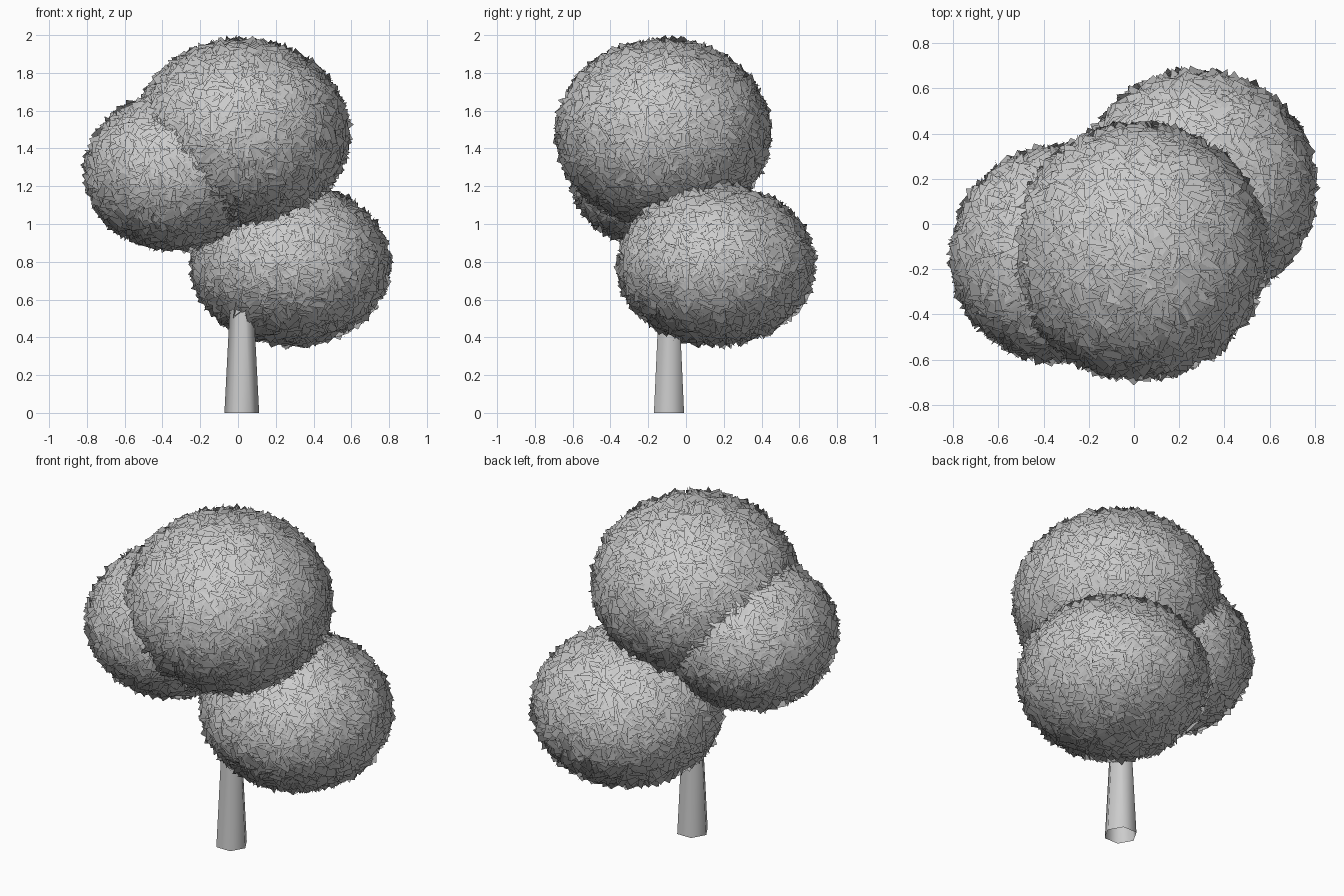
import bpy, bmesh, math, random
from mathutils import Vector, Matrix

if "Cube" in bpy.data.objects:
    bpy.data.objects.remove(bpy.data.objects["Cube"])

random.seed(4)


def add_object(name, bm):
    mesh = bpy.data.meshes.new(name)
    bm.to_mesh(mesh)
    bm.free()
    obj = bpy.data.objects.new(name, mesh)
    bpy.context.collection.objects.link(obj)
    return obj


def foliage(name, centre, radii, count):
    """Ellipsoid shell of overlapping, strongly tilted square leaf cards."""
    bm = bmesh.new()
    c, r = Vector(centre), Vector(radii)
    golden = math.pi * (3 - math.sqrt(5))
    shading = []
    for i in range(count):
        # Even spiral spread over the ellipsoid
        z = 1 - 2 * (i + 0.5) / count
        ring = math.sqrt(1 - z * z)
        a = golden * i + random.uniform(-0.03, 0.03)
        d = Vector((ring * math.cos(a), ring * math.sin(a), z))
        pos = c + d * r
        # Tilted card with random spin
        out = Vector((d.x / r.x, d.y / r.y, d.z / r.z)).normalized()
        normal = out + Vector([random.gauss(0, 0.6) for _ in range(3)])
        rot = normal.to_track_quat('Z', 'Y').to_matrix()
        spin = Matrix.Rotation(random.uniform(0, math.tau), 3, 'Z')
        h = 0.043
        corners = [(-h, -h, 0), (h, -h, 0), (h, h, 0), (-h, h, 0)]
        face = bm.faces.new([bm.verts.new(pos + rot @ spin @ Vector(p)) for p in corners])
        face.smooth = True
        # Soft shading: each card is lit like the rounded cluster under it
        lit = (out + Vector([random.gauss(0, 0.06) for _ in range(3)])).normalized()
        shading += [lit] * 4
    obj = add_object(name, bm)
    obj.data.normals_split_custom_set_from_vertices(shading)
    return obj


# Leaf clusters
foliage("top_foliage", (0.02, -0.12, 1.483), (0.535, 0.535, 0.462), 3600)
foliage("left_foliage", (-0.335, -0.135, 1.278), (0.443, 0.447, 0.383), 2500)
foliage("right_foliage", (0.28, 0.16, 0.785), (0.493, 0.488, 0.395), 3000)

# Six-sided tapered trunk with open ends, running up into the top cluster
bm = bmesh.new()
height = 1.2
bmesh.ops.create_cone(bm, cap_ends=False, segments=6, radius1=0.092, radius2=0.03,
                      depth=height, matrix=Matrix.Translation((0.02, -0.09, height / 2))
                      @ Matrix.Rotation(math.radians(30), 4, 'Z'))
for f in bm.faces:
    f.smooth = True
add_object("trunk", bm)
